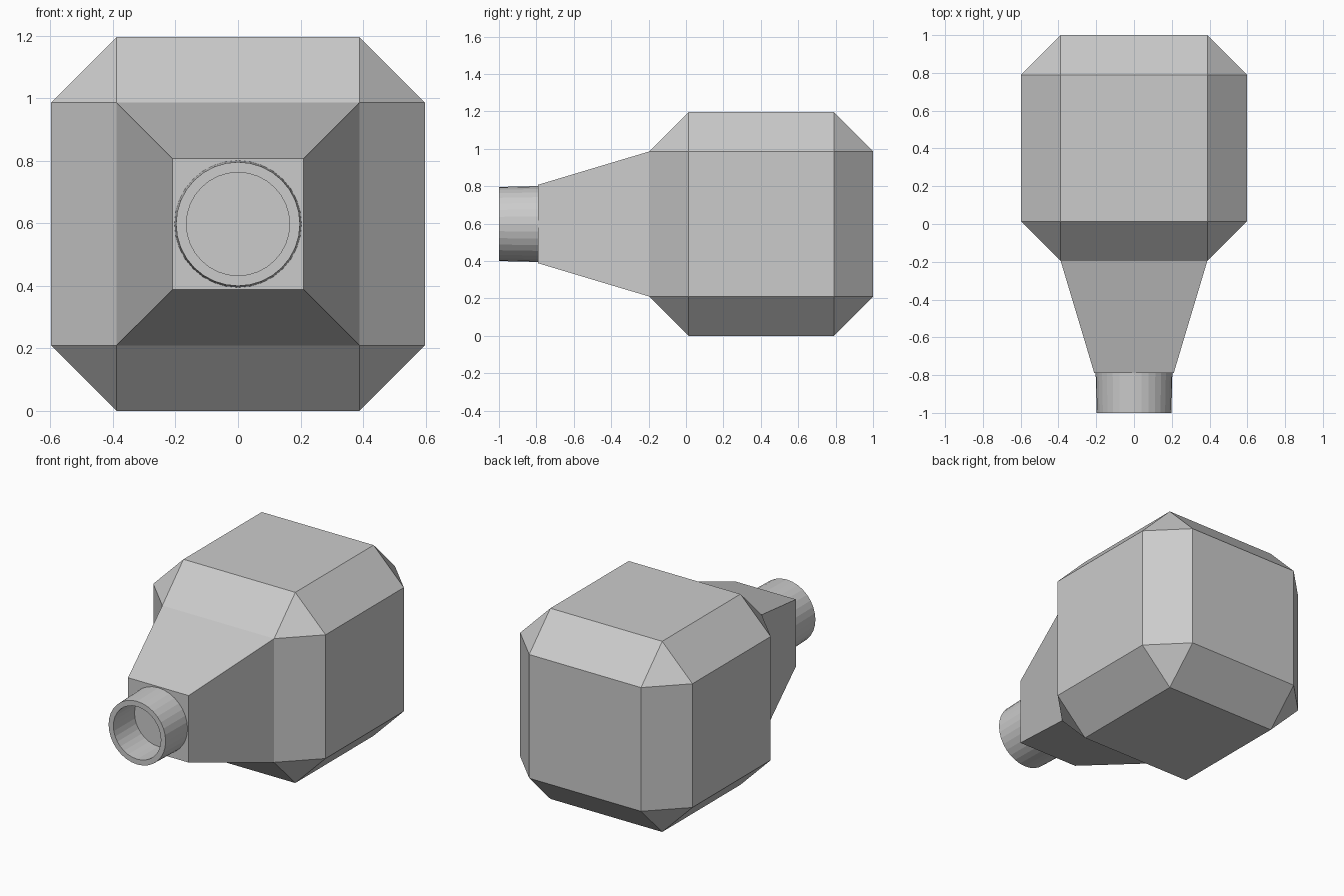
import bpy, bmesh
from math import pi
from mathutils import Matrix, Vector

if "Cube" in bpy.data.objects:
    bpy.data.objects.remove(bpy.data.objects["Cube"])

HALF, CHAMFER = 0.598, 0.21
CENTRE = Vector((0, 0.402, 0.598))


def add_object(name, bm):
    bmesh.ops.recalc_face_normals(bm, faces=bm.faces)
    mesh = bpy.data.meshes.new(name)
    bm.to_mesh(mesh)
    bm.free()
    obj = bpy.data.objects.new(name, mesh)
    bpy.context.collection.objects.link(obj)
    return obj


# Chamfered box body
bm = bmesh.new()
bmesh.ops.create_cube(bm, size=HALF * 2, matrix=Matrix.Translation(CENTRE))
bmesh.ops.bevel(bm, geom=bm.edges[:], offset=CHAMFER, offset_type='OFFSET',
                segments=1, affect='EDGES')

# Front face drawn out into the tapered shoulder
front = min(bm.faces, key=lambda f: f.calc_center_median().y)
shoulder = bmesh.ops.extrude_discrete_faces(bm, faces=[front])['faces'][0]
taper = 0.21 / (HALF - CHAMFER)
for v in shoulder.verts:
    v.co.x *= taper
    v.co.z = CENTRE.z + (v.co.z - CENTRE.z) * taper
    v.co.y = -0.79
add_object("body", bm)

# Hollow round neck, turned from its wall profile (radius, y)
bm = bmesh.new()
profile = [(0.203, -0.79), (0.198, -1.0), (0.165, -1.0), (0.165, -0.79)]
verts = [bm.verts.new((r, y, CENTRE.z)) for r, y in profile]
edges = [bm.edges.new(pair) for pair in zip(verts, verts[1:])]
bmesh.ops.spin(bm, geom=verts + edges, cent=(0, 0, CENTRE.z), axis=(0, 1, 0),
               angle=2 * pi, steps=32)
bmesh.ops.remove_doubles(bm, verts=bm.verts, dist=0.0005)
add_object("neck", bm)
